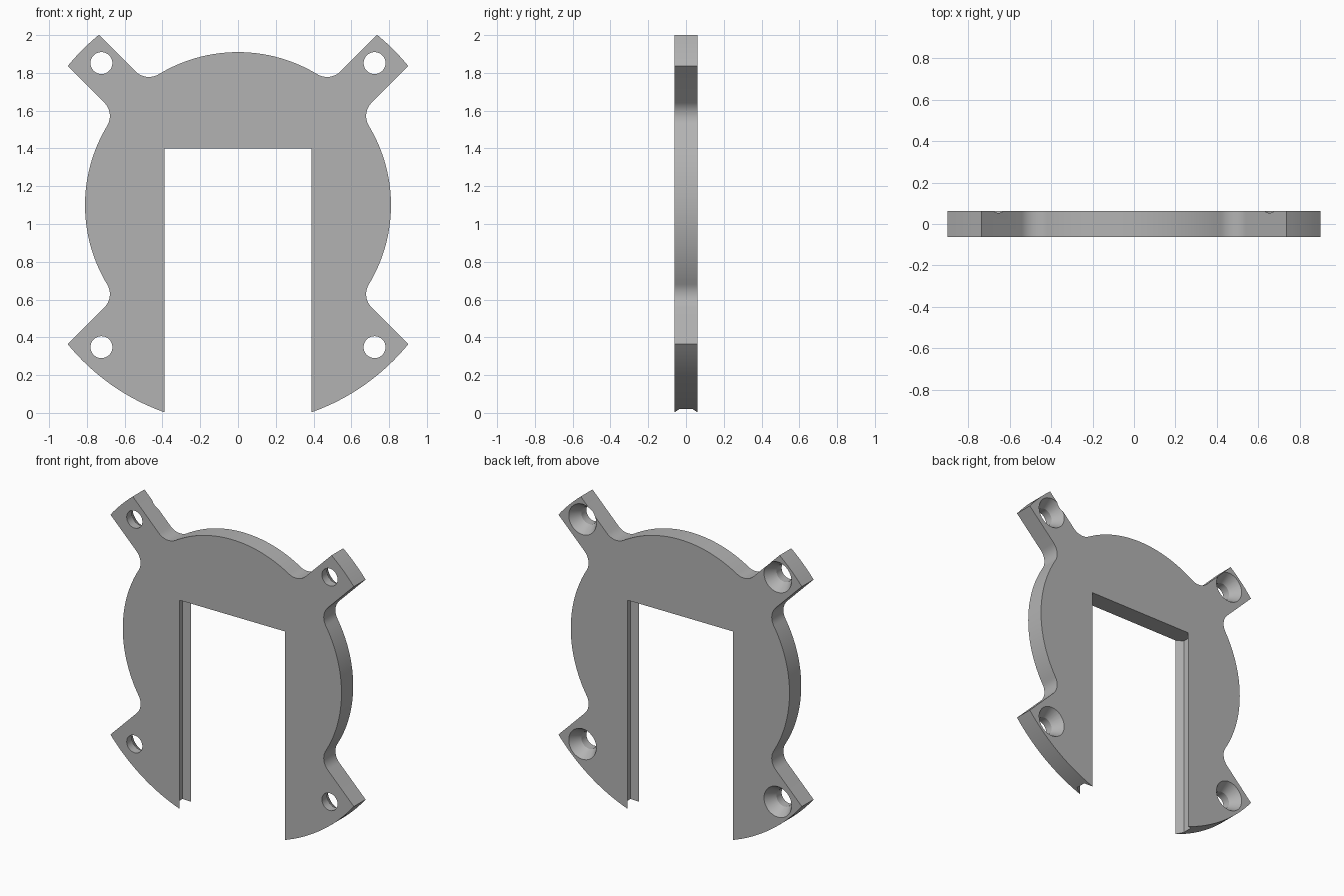
import bpy, bmesh
from math import sin, cos, asin, acos, atan2, sqrt, radians, degrees

ZC = 1.1                  # height of the disc centre
DISC, OUTER = 0.81, 1.164 # disc radius, arm tip radius
ARM, FILLET = 0.117, 0.1  # arm half width, inner corner radius
HALF = 0.062              # half thickness
SLOT, SLOT_TOP = 0.39, 1.4

cube = bpy.data.objects.get("Cube")
if cube:
    bpy.data.objects.remove(cube)

grey = bpy.data.materials.new("plain grey")
grey.use_nodes = True
colour = (0.45, 0.45, 0.45, 1)
grey.diffuse_color = colour
grey.node_tree.nodes["Principled BSDF"].inputs["Base Color"].default_value = colour


def arc(cx, cz, r, start, end, n):
    angles = [radians(start + (end - start) * i / n) for i in range(n + 1)]
    return [(cx + r * cos(a), cz + r * sin(a)) for a in angles]


def prism(name, points, to_3d, offset):
    """Extrude a closed profile along the given offset."""
    bm = bmesh.new()
    face = bm.faces.new([bm.verts.new(to_3d(*p)) for p in points])
    ext = bmesh.ops.extrude_face_region(bm, geom=[face])
    moved = [v for v in ext["geom"] if isinstance(v, bmesh.types.BMVert)]
    bmesh.ops.translate(bm, verts=moved, vec=offset)
    return finish(name, bm)


def finish(name, bm):
    bmesh.ops.recalc_face_normals(bm, faces=bm.faces)
    mesh = bpy.data.meshes.new(name)
    bm.to_mesh(mesh)
    bm.free()
    mesh.materials.append(grey)
    obj = bpy.data.objects.new(name, mesh)
    bpy.context.collection.objects.link(obj)
    return obj


# Outline of the right half, clockwise from the top
side = ARM + FILLET
lean = degrees(asin(side / (DISC + FILLET)))
tip = degrees(asin(ARM / OUTER))


def fillet(axis, s):
    mid = radians(axis + s * lean)
    reach = DISC + FILLET
    return arc(reach * cos(mid), ZC + reach * sin(mid), FILLET,
               axis + s * (lean + 180), axis + s * 270, 12)


half = arc(0, ZC, DISC, 90, 45 + lean, 16)
half += fillet(45, 1)
half += arc(0, ZC, OUTER, 45 + tip, 45 - tip, 6)
half += fillet(45, -1)[::-1]
half += arc(0, ZC, DISC, 45 - lean, lean - 45, 32)
half += fillet(-45, 1)
half += arc(0, ZC, OUTER, tip - 45, -degrees(acos(SLOT / OUTER)), 16)
half.append((SLOT, SLOT_TOP))
outline = half + [(-x, z) for x, z in half[:0:-1]]
# Drop doubled points where arcs join
outline = [p for i, p in enumerate(outline)
           if (p[0] - outline[i - 1][0]) ** 2 + (p[1] - outline[i - 1][1]) ** 2 > 1e-8]

plate = prism("mounting_plate", outline, lambda x, z: (x, -HALF, z), (0, 2 * HALF, 0))

# Grooves along both slot walls, and countersunk screw holes open to the back
cutters = []
for s in (-1, 1):
    lip, floor, bevel = SLOT, SLOT + 0.045, HALF - 0.027
    section = [(lip - 0.05, -HALF + 0.001), (lip, -HALF + 0.001), (floor, -bevel),
               (floor, bevel), (lip, HALF - 0.001), (lip - 0.05, HALF - 0.001)]
    cutters.append(prism("groove_cutter", section,
                         lambda x, y: (s * x, y, -0.1), (0, 0, SLOT_TOP + 0.1)))

    for dz in (-0.752, 0.752):
        bm = bmesh.new()
        rings = []
        for y, r in ((-0.1, 0.058), (-0.008, 0.058), (HALF, 0.102), (0.1, 0.126)):
            rings.append([bm.verts.new((s * 0.723 + x, y, ZC + dz + z))
                          for x, z in arc(0, 0, r, 0, 360, 48)[:-1]])
        for a, b in zip(rings, rings[1:]):
            for i in range(48):
                bm.faces.new((a[i - 1], a[i], b[i], b[i - 1]))
        bm.faces.new(rings[0])
        bm.faces.new(rings[-1])
        cutters.append(finish("screw_hole_cutter", bm))

bpy.context.view_layer.objects.active = plate
for cutter in cutters:
    cutter.hide_render = True
    mod = plate.modifiers.new("cut", "BOOLEAN")
    mod.operation = "DIFFERENCE"
    mod.solver = "EXACT"
    mod.object = cutter
    bpy.ops.object.modifier_apply(modifier=mod.name)
    bpy.data.objects.remove(cutter)

bpy.ops.object.select_all(action="DESELECT")
plate.select_set(True)
bpy.ops.object.shade_smooth_by_angle(angle=radians(25))
